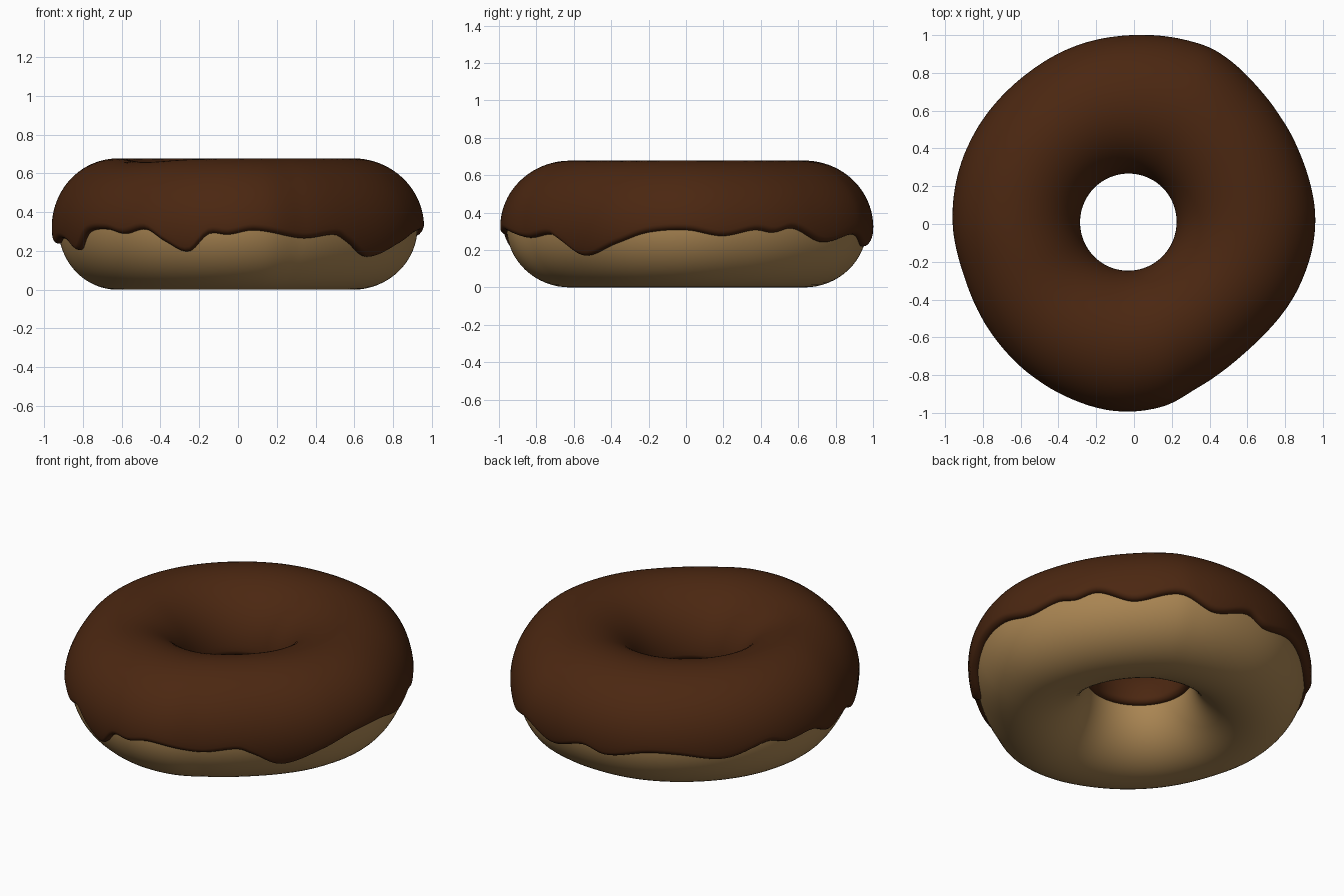
import bpy, math

if "Cube" in bpy.data.objects:
    bpy.data.objects.remove(bpy.data.objects["Cube"])

MID, HALF, T = 0.322, 0.322, 0.034     # tube mid height, dough half height, icing thickness
N = 240                                # slices around the ring

# outer outline in plan: angle in degrees, radius
OUTLINE = [(0, .96), (23, .955), (45, .972), (65, 1.015), (73, 1.013), (91, 1.0), (107, .993),
           (128, .976), (159, .971), (180, .96), (198, .941), (222, .956), (247, .98),
           (264, .995), (279, .978), (292, .928), (313, .90), (340, .936)]
# lower edge of the icing: angle in degrees, height
DRIPS = [(0, .305), (12, .27), (23.5, .305), (30, .29), (37.5, .315), (50, .235), (65, .28),
         (77, .21), (90, .27), (98, .235), (112, .285), (122, .28), (138, .24), (153, .31),
         (160, .28), (172, .29), (181, .23), (190, .26), (198, .245), (205.5, .195), (214, .295),
         (224, .31), (231.5, .285), (240, .31), (247, .24), (254.5, .187), (261, .285), (267, .28),
         (275, .305), (291.5, .26), (305, .28), (310, .245), (321, .158), (336, .23), (347, .29)]


def smooth(table, deg):
    """Periodic cubic interpolation of an (angle, value) table."""
    n = len(table)

    def p(i):
        a, v = table[i % n]
        return a + 360 * (i // n), v

    i = max(k for k in range(n) if table[k][0] <= deg)
    (a0, v0), (a1, v1), (a2, v2), (a3, v3) = p(i - 1), p(i), p(i + 1), p(i + 2)
    h = a2 - a1
    m1, m2 = (v2 - v0) / (a2 - a0) * h, (v3 - v1) / (a3 - a1) * h
    t = (deg - a1) / h
    return ((2*t**3 - 3*t*t + 1) * v1 + (t**3 - 2*t*t + t) * m1
            + (3*t*t - 2*t**3) * v2 + (t**3 - t*t) * m2)


def tube_point(deg, phi, grow):
    """Point on the dough tube, grown outwards by the given amount."""
    th = math.radians(deg)
    outer = smooth(OUTLINE, deg)
    inner = .255 - .03 * math.cos(th) + .01 * math.sin(th)
    c, a = (outer + inner) / 2, (outer - inner) / 2 - T + grow
    b = HALF + grow
    if math.sin(phi) > 0:              # slight dip of the top at the front left
        b -= .02 * math.exp(-((deg - 218) / 25) ** 2)
    r = c + a * math.cos(phi)
    return r * math.cos(th), r * math.sin(th), MID + b * math.sin(phi)


def ring_object(name, section, material):
    """Sweep a closed section function of the angle around the ring."""
    rows = [section(360 * i / N) for i in range(N)]
    m = len(rows[0])
    faces = [(i * m + j, (i + 1) % N * m + j, (i + 1) % N * m + (j + 1) % m, i * m + (j + 1) % m)
             for i in range(N) for j in range(m)]
    mesh = bpy.data.meshes.new(name)
    mesh.from_pydata([v for row in rows for v in row], [], faces)
    mesh.polygons.foreach_set("use_smooth", [True] * len(faces))
    mesh.materials.append(material)
    ob = bpy.data.objects.new(name, mesh)
    bpy.context.collection.objects.link(ob)
    return ob


def dough_section(deg):
    return [tube_point(deg, 2 * math.pi * j / 64, 0) for j in range(64)]


def icing_section(deg):
    lo = math.asin((smooth(DRIPS, deg) - MID) / (HALF + T))
    hi = math.pi - math.asin((.30 - MID) / (HALF + T))
    lip = .10                          # angle over which the edge rounds off
    k = 6
    ease = [lip * (1 - math.cos(math.pi / 2 * j / k)) for j in range(k)]
    body = [lip + (hi - lo - 2 * lip) * j / 40 for j in range(41)]
    steps = ease + body + [hi - lo - e for e in reversed(ease)]
    top = []
    for s in steps:
        e = min(1, min(s, hi - lo - s) / lip)
        top.append(tube_point(deg, lo + s, T * math.sqrt(max(0, 1 - (1 - e) ** 2))))
    under = [tube_point(deg, hi + (lo - hi) * j / 24, -.004) for j in range(25)]
    return top + under


def flat_colour(name, rgb):
    mat = bpy.data.materials.new(name)
    mat.diffuse_color = (*rgb, 1)
    mat.use_nodes = True
    mat.node_tree.nodes["Principled BSDF"].inputs["Base Color"].default_value = mat.diffuse_color
    return mat


# dough ring and dripping icing shell
ring_object("dough", dough_section, flat_colour("golden dough", (.40, .235, .085)))
ring_object("icing", icing_section, flat_colour("dark chocolate", (.07, .02, .0055)))
